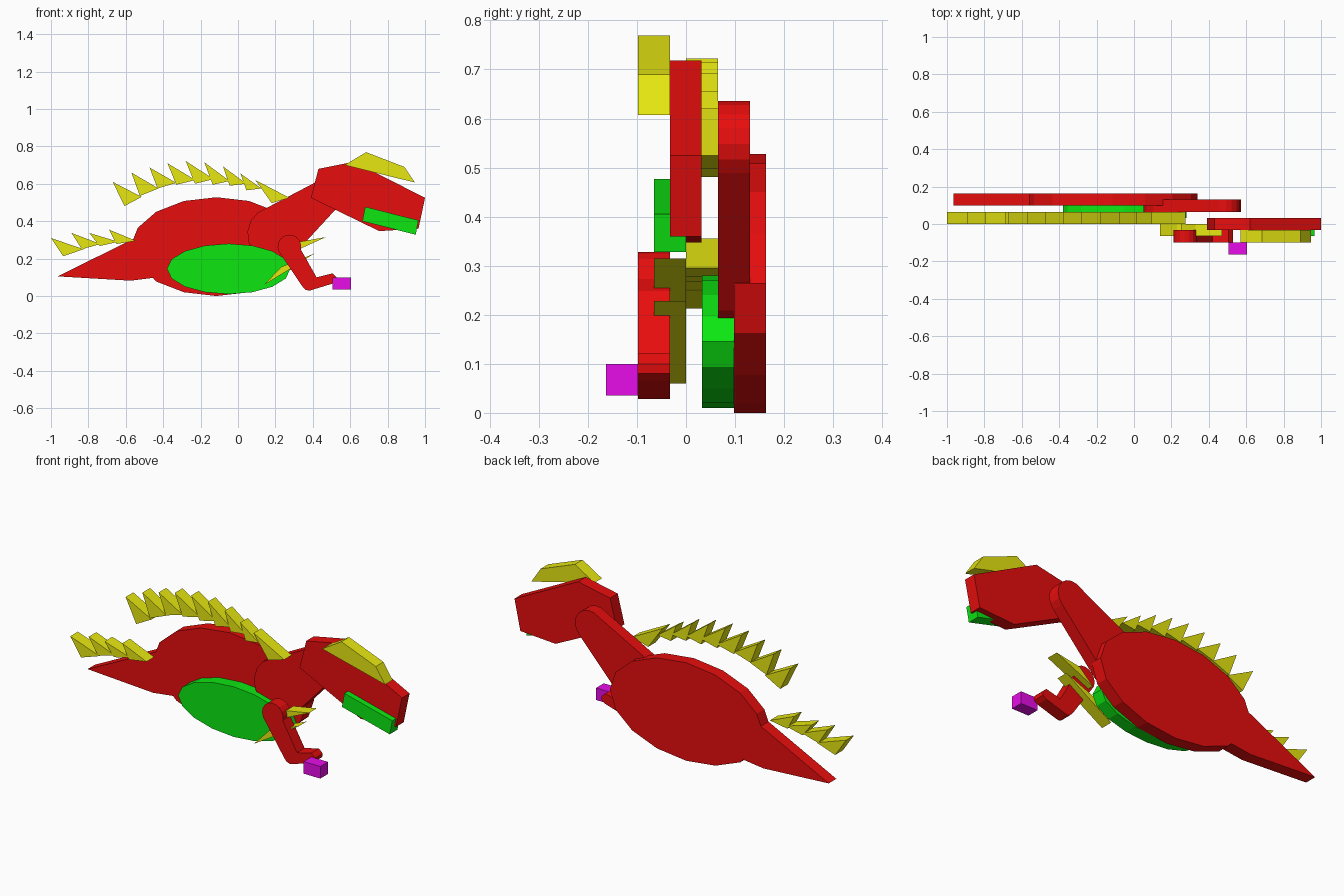
import bpy, bmesh, math

T = 0.065  # plate thickness


def material(name, rgb):
    m = bpy.data.materials.new(name)
    m.diffuse_color = (*rgb, 1)
    return m


RED = material("red", (0.8, 0.004, 0.004))
GREEN = material("green", (0.004, 0.8, 0.006))
YELLOW = material("yellow", (0.8, 0.8, 0.006))
MAGENTA = material("magenta", (0.8, 0.004, 0.8))


def plates(name, outlines, y, mat):
    """Extrude one or more x-z outlines from y to y + T."""
    bm = bmesh.new()
    for pts in outlines:
        rings = [[bm.verts.new((x, yy, z)) for x, z in pts] for yy in (y, y + T)]
        bm.faces.new(rings[0])
        bm.faces.new(rings[1][::-1])
        n = len(pts)
        for i in range(n):
            j = (i + 1) % n
            bm.faces.new((rings[0][i], rings[1][i], rings[1][j], rings[0][j]))
    bmesh.ops.recalc_face_normals(bm, faces=bm.faces[:])
    me = bpy.data.meshes.new(name)
    bm.to_mesh(me)
    bm.free()
    me.materials.append(mat)
    ob = bpy.data.objects.new(name, me)
    bpy.context.collection.objects.link(ob)
    return ob


def arc(cx, cz, rx, rz, start, end, steps):
    out = []
    for i in range(steps + 1):
        a = math.radians(start + (end - start) * i / steps)
        out.append((cx + rx * math.cos(a), cz + rz * math.sin(a)))
    return out


# Body and tail: sixteen-sided ellipse running into a tapered tail
body = arc(-0.115, 0.264, 0.455, 0.264, -135, 157.5, 13)
body += [(-0.56, 0.305), (-0.965, 0.105), (-0.575, 0.082), (-0.455, 0.097)]
plates("body_and_tail", [body], 0.098, RED)

# Neck: tapered band with round ends
neck = arc(0.2, 0.33, 0.15, 0.15, 130, 306, 8)
neck += arc(0.485, 0.55, 0.086, 0.086, -45, 130, 8)
plates("neck", [neck], 0.065, RED)

# Belly plate
plates("belly", [arc(-0.05, 0.145, 0.33, 0.135, 0, 337.5, 15)], 0.033, GREEN)

# Back and tail spikes: (tip, base start, base end)
back = [
    ((-0.67, 0.61), (-0.607, 0.481), (-0.515, 0.53)),
    ((-0.57, 0.66), (-0.525, 0.535), (-0.425, 0.575)),
    ((-0.473, 0.687), (-0.43, 0.575), (-0.33, 0.605)),
    ((-0.377, 0.71), (-0.33, 0.595), (-0.227, 0.62)),
    ((-0.28, 0.722), (-0.23, 0.60), (-0.13, 0.625)),
    ((-0.18, 0.715), (-0.135, 0.595), (-0.045, 0.615)),
    ((-0.08, 0.693), (-0.045, 0.59), (0.045, 0.60)),
    ((0.013, 0.655), (0.045, 0.565), (0.125, 0.575)),
    ((0.093, 0.62), (0.18, 0.497), (0.275, 0.525)),
]
tail = [
    ((-1.0, 0.31), (-0.935, 0.213), (-0.825, 0.25)),
    ((-0.89, 0.337), (-0.835, 0.25), (-0.735, 0.278)),
    ((-0.795, 0.337), (-0.74, 0.267), (-0.64, 0.29)),
    ((-0.69, 0.355), (-0.65, 0.278), (-0.545, 0.295)),
]
plates("back_spikes", back, 0, YELLOW)
plates("tail_spikes", tail, 0, YELLOW)

# Head
plates("head", [[(0.39, 0.525), (0.43, 0.68), (0.62, 0.718), (1.0, 0.525),
                 (0.965, 0.36), (0.755, 0.347)]], -0.033, RED)

# Lower jaw
plates("jaw", [[(0.68, 0.477), (0.965, 0.405), (0.95, 0.328), (0.665, 0.40)]],
       -0.065, GREEN)

# Head crest
plates("crest", [[(0.57, 0.70), (0.685, 0.769), (0.89, 0.69), (0.945, 0.607)]],
       -0.098, YELLOW)

# Chest feathers behind the arm
plates("chest_feathers", [
    [(0.47, 0.315), (0.33, 0.29), (0.25, 0.215)],
    [(0.41, 0.228), (0.23, 0.155), (0.14, 0.06), (0.28, 0.145)],
], -0.065, YELLOW)

# Arm: round shoulder, bent elbow, round wrist
arm = arc(0.275, 0.265, 0.063, 0.063, -15, 205, 10)
arm += [(0.345, 0.05), (0.36, 0.034), (0.38, 0.028), (0.505, 0.066),
        (0.525, 0.08), (0.528, 0.1), (0.505, 0.121), (0.42, 0.1)]
plates("arm", [arm], -0.098, RED)

# Hand
plates("hand", [[(0.505, 0.035), (0.605, 0.035), (0.605, 0.1), (0.505, 0.1)]],
       -0.163, MAGENTA)
